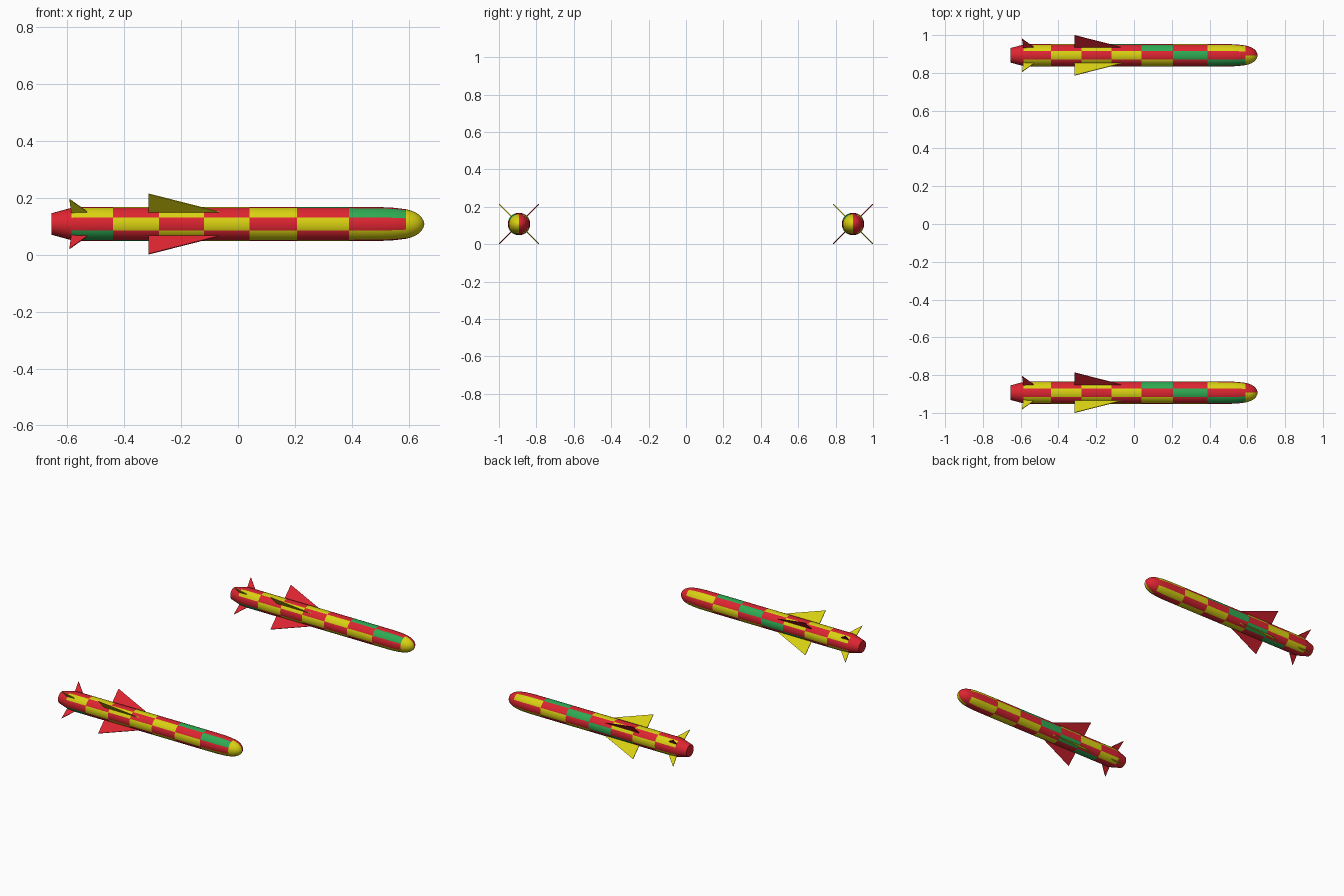
import bpy, bmesh, math

if "Cube" in bpy.data.objects:
    bpy.data.objects.remove(bpy.data.objects["Cube"])

SIDES = 32
CZ = 0.108                      # height of the body axis
BANDS = [-0.585, -0.44, -0.277, -0.12, 0.04, 0.207, 0.39, 0.59]   # paint band edges
# body outline: (x, radius)
PROFILE = [(-0.655, 0.038), (-0.585, 0.057), (-0.56, 0.06), (-0.44, 0.06), (-0.277, 0.06),
           (-0.12, 0.06), (0.04, 0.06), (0.207, 0.06), (0.39, 0.06), (0.50, 0.0595),
           (0.55, 0.057), (0.59, 0.052), (0.607, 0.0475), (0.622, 0.0415),
           (0.635, 0.034), (0.645, 0.024), (0.652, 0.012)]
NOSE_TIP = 0.655


def material(name, rgb):
    m = bpy.data.materials.new(name)
    m.diffuse_color = (*rgb, 1)
    m.use_nodes = True
    m.node_tree.nodes["Principled BSDF"].inputs["Base Color"].default_value = m.diffuse_color
    return m


RED = material("red", (0.72, 0.018, 0.03))
YELLOW = material("yellow", (0.70, 0.64, 0.006))
GREEN = material("green", (0.028, 0.40, 0.085))


def finish(bm, name, mats, loc):
    bmesh.ops.recalc_face_normals(bm, faces=bm.faces)
    me = bpy.data.meshes.new(name)
    bm.to_mesh(me)
    bm.free()
    for m in mats:
        me.materials.append(m)
    ob = bpy.data.objects.new(name, me)
    ob.location = loc
    bpy.context.collection.objects.link(ob)
    return ob


def paint(c):
    """Checker of 8 sectors by 7 bands, with a green spiral; 0 red, 1 yellow, 2 green."""
    if c.x < BANDS[0]:
        return 0                                    # tail cone
    if c.x > BANDS[-1]:
        return 1 if c.y < 0 else 0                  # nose split in halves
    band = sum(c.x > b for b in BANDS) - 1
    sector = round(math.atan2(c.z, -c.y) / (math.pi / 4)) % 8
    if band + sector == 7:
        return 2
    return (band + sector) % 2


def body(name, loc):
    bm = bmesh.new()
    rings = []
    for x, r in PROFILE:
        ring = []
        for i in range(SIDES):
            a = 2 * math.pi * i / SIDES
            ring.append(bm.verts.new((x, -r * math.cos(a), r * math.sin(a))))
        rings.append(ring)
    tip = bm.verts.new((NOSE_TIP, 0, 0))
    for i in range(SIDES):
        j = (i + 1) % SIDES
        for a, b in zip(rings, rings[1:]):
            bm.faces.new((a[i], a[j], b[j], b[i]))
        bm.faces.new((rings[-1][i], rings[-1][j], tip))
    bm.faces.new(rings[0])                          # flat tail end
    for f in bm.faces:
        f.material_index = paint(f.calc_center_median())
    ob = finish(bm, name, (RED, YELLOW, GREEN), loc)
    bpy.context.view_layer.objects.active = ob
    ob.select_set(True)
    bpy.ops.object.shade_smooth_by_angle(angle=math.radians(40))
    ob.select_set(False)


def fin(name, outline, turn, mat, loc, thick=0.004):
    """Thin plate; outline is (x, distance from axis), turned about the body axis."""
    bm = bmesh.new()
    base = [bm.verts.new((x, r, -thick / 2)) for x, r in outline]
    face = bm.faces.new(base)
    ext = bmesh.ops.extrude_face_region(bm, geom=[face])
    for v in ext["geom"]:
        if isinstance(v, bmesh.types.BMVert):
            v.co.z += thick
    ob = finish(bm, name, (mat,), loc)
    ob.rotation_euler.x = turn


WING = [(-0.315, 0.05), (-0.315, 0.15), (-0.065, 0.06), (-0.065, 0.05)]
TAIL_FIN = [(-0.585, 0.045), (-0.593, 0.124), (-0.535, 0.066), (-0.525, 0.05)]

# two matching rockets, each with four wings and four tail fins
for side, y in (("front", -0.893), ("back", 0.893)):
    loc = (0, y, CZ)
    body(side + "_rocket_body", loc)
    for k in range(4):
        turn = math.radians(45 + 90 * k)
        mat = RED if k % 2 == 0 else YELLOW
        fin(f"{side}_wing_{k + 1}", WING, turn, mat, loc)
        fin(f"{side}_tail_fin_{k + 1}", TAIL_FIN, turn, mat, loc)
